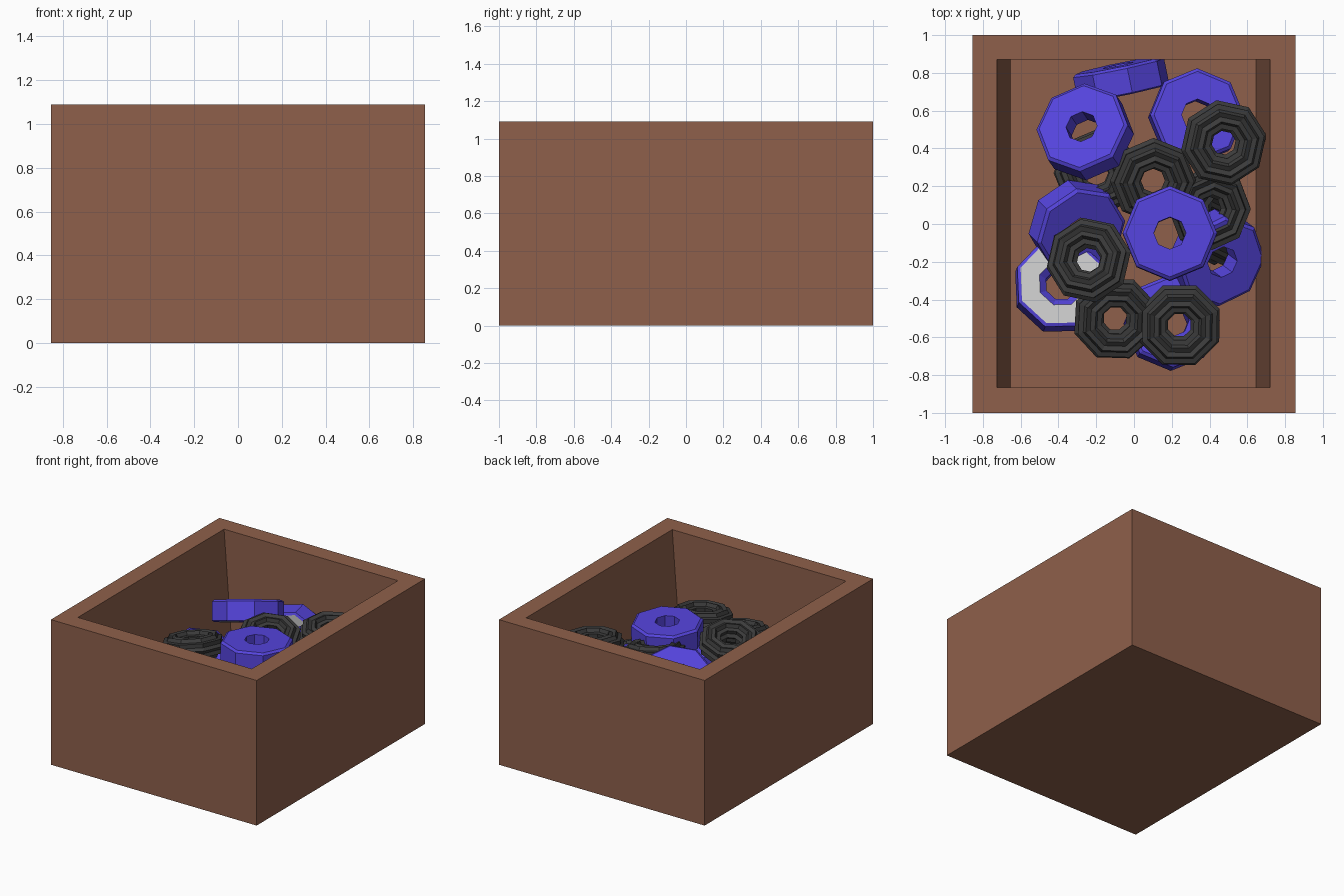
import bpy, bmesh
from math import cos, sin, pi, radians
from mathutils import Vector, Quaternion

if "Cube" in bpy.data.objects:
    bpy.data.objects.remove(bpy.data.objects["Cube"])


def material(name, rgb):
    m = bpy.data.materials.new(name)
    m.diffuse_color = (*[(c / 255) ** 2.2 for c in rgb], 1)
    m.use_nodes = True
    m.node_tree.nodes["Principled BSDF"].inputs["Base Color"].default_value = m.diffuse_color
    return m


brown = material("brown", (141, 96, 76))
blue = material("blue", (86, 70, 220))
white = material("white", (205, 205, 205))
black = material("black", (62, 62, 62))


def finish(bm, name, mats):
    bmesh.ops.recalc_face_normals(bm, faces=bm.faces)
    me = bpy.data.meshes.new(name)
    bm.to_mesh(me)
    bm.free()
    for m in mats:
        me.materials.append(m)
    return me


def place(me, name, loc, tilt, spin):
    """tilt is the xyz direction of the ring's axis, spin turns it about that axis"""
    ob = bpy.data.objects.new(name, me)
    bpy.context.collection.objects.link(ob)
    ob.location = loc
    ob.rotation_mode = 'QUATERNION'
    turn = Vector((0, 0, 1)).rotation_difference(Vector(tilt))
    ob.rotation_quaternion = turn @ Quaternion((0, 0, 1), radians(spin))


def ring_mesh(name, profile, mats, accent=None, sides=8):
    """Revolve a closed (radius, z) profile; segment number accent gets material 1"""
    bm = bmesh.new()
    loops = [[bm.verts.new((r * cos(2 * pi * i / sides), r * sin(2 * pi * i / sides), z))
              for r, z in profile] for i in range(sides)]
    n = len(profile)
    for i in range(sides):
        a, b = loops[i], loops[(i + 1) % sides]
        for j in range(n):
            k = (j + 1) % n
            f = bm.faces.new((a[j], b[j], b[k], a[k]))
            f.material_index = int(j == accent)
    return finish(bm, name, mats)


# open box, side walls thicker towards the floor
def rect(bm, x0, x1, y0, y1, z):
    return [bm.verts.new(p) for p in ((x0, y0, z), (x1, y0, z), (x1, y1, z), (x0, y1, z))]


bm = bmesh.new()
rims = [rect(bm, -.855, .855, -1, 1, 0), rect(bm, -.855, .855, -1, 1, 1.09),
        rect(bm, -.725, .72, -.865, .87, 1.09), rect(bm, -.65, .645, -.865, .87, .1)]
bm.faces.new(rims[0])
bm.faces.new(rims[3])
for a, b in zip(rims, rims[1:]):
    for i in range(4):
        k = (i + 1) % 4
        bm.faces.new((a[i], a[k], b[k], b[i]))
place(finish(bm, "box", [brown]), "box", (0, 0, 0), (0, 0, 1), 0)

# blue octagonal ring with a white underside
blue_ring = ring_mesh("blue_ring", [(.085, .072), (.232, .072), (.25, .058), (.25, -.072),
                                    (.232, -.08), (.125, -.08), (.085, -.05)],
                      [blue, white], accent=4)
for i, (loc, tilt, spin) in enumerate([
        ((-.07, .77, .48), (-.2, .97, .05), 22),        # upright against the back wall
        ((-.26, .49, .75), (-.25, .36, .9), 0),
        ((.33, .57, .6), (.1, .1, 1), 0),
        ((-.39, -.33, .53), (-.08, -.2, -.95), 22),     # upside down
        ((-.3, -.02, .55), (.35, -.35, .87), 10),
        ((.44, -.18, .5), (.4, -.3, .87), 0),
        ((.19, -.05, .785), (0, .03, 1), 0),
        ((.2, -.52, .47), (.1, .15, 1), 0)]):
    place(blue_ring, f"blue_ring_{i + 1}", loc, tilt, spin)

# black ribbed ring: zigzag round cross-section
ribs = 20
ribbed = [(.147 + (.083, .066)[i % 2] * cos(2 * pi * i / ribs),
           (.083, .066)[i % 2] * sin(2 * pi * i / ribs)) for i in range(ribs)]
black_ring = ring_mesh("black_ring", ribbed, [black])
for i, (loc, tilt, spin) in enumerate([
        ((.475, .43, .79), (.1, -.1, 1), 10),
        ((.1, .23, .74), (.15, -.2, 1), 0),
        ((-.24, -.19, .75), (-.2, .15, 1), 10),
        ((-.1, -.5, .66), (.1, -.2, 1), 20),
        ((.24, -.535, .68), (.05, -.15, 1), 22),
        ((-.2, .27, .52), (-.2, 0, 1), 0),
        ((.4, .08, .6), (.35, -.1, 1), 0),
        ((.4, .0, .36), (.8, .3, .5), 15)]):
    place(black_ring, f"black_ring_{i + 1}", loc, tilt, spin)
